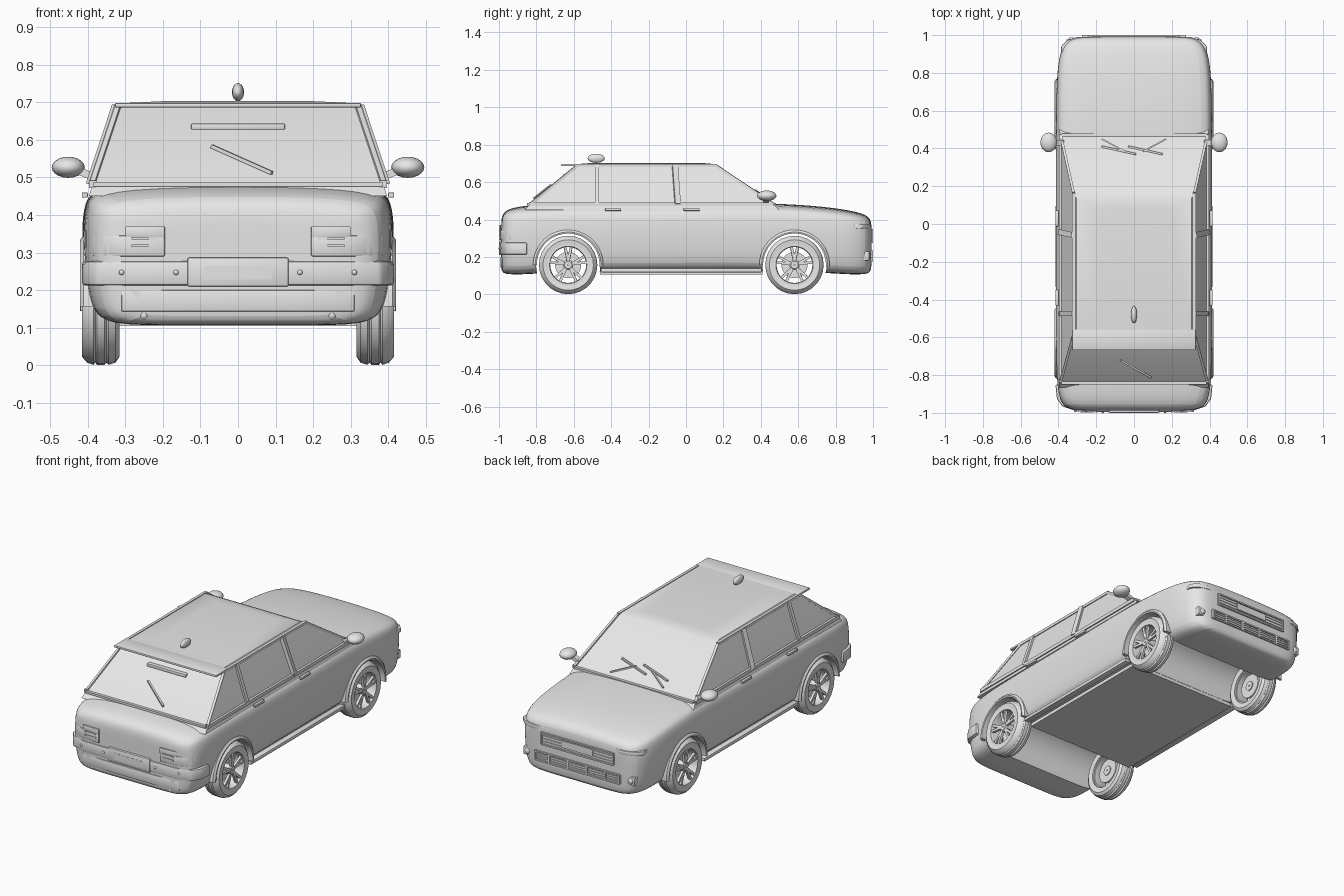
import bpy, bmesh, math
from mathutils import Vector, Matrix

if "Cube" in bpy.data.objects:
    bpy.data.objects.remove(bpy.data.objects["Cube"])

GREY = (0.8, 0.8, 0.8, 1)
paint = bpy.data.materials.new("plain_grey")
paint.use_nodes = True
paint.diffuse_color = GREY
paint.node_tree.nodes["Principled BSDF"].inputs["Base Color"].default_value = GREY


def finish(name, bm, bevel=0, angle=35):
    """Turn a bmesh into a shaded object."""
    bmesh.ops.recalc_face_normals(bm, faces=bm.faces)
    if bevel:
        edges = [e for e in bm.edges if e.is_manifold and e.calc_face_angle() > 0.6]
        bmesh.ops.bevel(bm, geom=edges, offset=bevel, segments=2, affect='EDGES', profile=0.5)
    mesh = bpy.data.meshes.new(name)
    bm.to_mesh(mesh)
    bm.free()
    ob = bpy.data.objects.new(name, mesh)
    bpy.context.collection.objects.link(ob)
    mesh.materials.append(paint)
    smooth(ob, angle)
    return ob


def smooth(ob, angle):
    bpy.ops.object.select_all(action='DESELECT')
    ob.select_set(True)
    bpy.context.view_layer.objects.active = ob
    bpy.ops.object.shade_smooth_by_angle(angle=math.radians(angle))


def apply_modifiers(ob):
    bpy.context.view_layer.objects.active = ob
    for mod in list(ob.modifiers):
        bpy.ops.object.modifier_apply(modifier=mod.name)


def loft(name, rings, closed=False, bevel=0, angle=35):
    """Skin equal-length rings of points; cap the ends unless closed."""
    bm = bmesh.new()
    rows = [[bm.verts.new(p) for p in ring] for ring in rings]
    pairs = list(zip(rows, rows[1:])) + ([(rows[-1], rows[0])] if closed else [])
    for a, b in pairs:
        for i in range(len(a)):
            bm.faces.new((a[i - 1], a[i], b[i], b[i - 1]))
    if not closed:
        bm.faces.new(rows[0])
        bm.faces.new(rows[-1])
    return finish(name, bm, bevel, angle)


def box(name, centre, size, bevel=0, rot=None):
    bm = bmesh.new()
    bmesh.ops.create_cube(bm, size=1, matrix=Matrix.Diagonal((*size, 1)))
    turn = rot.to_matrix().to_4x4() if rot else Matrix()
    bm.transform(Matrix.Translation(centre) @ turn)
    return finish(name, bm, bevel)


def bar(name, p, q, width, height):
    p, q = Vector(p), Vector(q)
    d = q - p
    return box(name, (p + q) / 2, (d.length, width, height), 0, d.to_track_quat('X', 'Z'))


def ball(name, centre, radii):
    bm = bmesh.new()
    bmesh.ops.create_uvsphere(bm, u_segments=16, v_segments=10, radius=1)
    bm.transform(Matrix.Translation(centre) @ Matrix.Diagonal((*radii, 1)))
    return finish(name, bm, 0, 60)


def prism(name, outline, z0, z1, bevel=0.004):
    return loft(name, [[(x, y, z) for x, y in outline] for z in (z0, z1)], bevel=bevel)


def mirrored(half):
    return half + [(-x, y) for x, y in reversed(half)]


def lathe(name, profile, y, z, steps=28, angle=35):
    """Spin a closed (x, radius) profile round an axle along x."""
    turns = [2 * math.pi * i / steps for i in range(steps)]
    return loft(name, [[(x, y + r * math.cos(t), z + r * math.sin(t)) for x, r in profile]
                       for t in turns], True, 0, angle)


# Lower body: lofted sections (y, half width, bottom, top), then smoothed
stations = [(-.988, .19, .20, .35), (-.988, .32, .12, .41), (-.965, .38, .108, .445),
            (-.89, .404, .105, .465), (-.75, .412, .115, .475), (-.4, .415, .125, .475),
            (.1, .415, .125, .475), (.46, .413, .125, .483), (.75, .411, .115, .462),
            (.89, .398, .105, .44), (.965, .365, .108, .42), (.992, .31, .12, .39),
            (.992, .18, .20, .33)]
rings = []
for y, w, lo, hi in stations:
    h = hi - lo
    half = [(.45 * w, lo), (.86 * w, lo), (.955 * w, lo + .1 * h), (.99 * w, lo + .35 * h),
            (1.005 * w, lo + .68 * h), (.985 * w, lo + .88 * h), (.93 * w, lo + .98 * h),
            (.45 * w, lo + 1.02 * h)]
    rings.append([(x, y, z) for x, z in mirrored(half)])
body = loft("body_shell", rings)
sub = body.modifiers.new("round", 'SUBSURF')
sub.levels = 2
AXLES = {"rear": -.63, "front": .58}
AXLE_Z = .157
cutters = []
for y in AXLES.values():
    bm = bmesh.new()
    bmesh.ops.create_cone(bm, cap_ends=True, segments=40, radius1=.172, radius2=.172, depth=1.2)
    bm.transform(Matrix.Translation((0, y, AXLE_Z)) @ Matrix.Rotation(math.pi / 2, 4, 'Y'))
    cutter = finish("wheel_arch_cutter", bm)
    cutter.hide_render = True
    cutters.append(cutter)
    cut = body.modifiers.new("arch", 'BOOLEAN')
    cut.operation, cut.solver, cut.object = 'DIFFERENCE', 'EXACT', cutter
apply_modifiers(body)
for cutter in cutters:
    bpy.data.objects.remove(cutter)
smooth(body, 35)
box("floor_panel", (0, -.025, .115), (.7, .87, .02))

# Cabin: rectangular rings (z, half width, rear y, front y)
cabin = [(.45, .397, -.865, .50), (.48, .388, -.835, .47), (.685, .32, -.585, .165),
         (.698, .305, -.56, .135), (.703, .2, -.5, .08)]
loft("cabin", [[(w, r, z), (w, f, z), (-w, f, z), (-w, r, z)] for z, w, r, f in cabin], angle=20)


def glass(y, z, out=0.0):
    return (.388 - (z - .48) * .332 + out, y, z)


# Window frames, rails, mirrors and handles on each side
for s, side in ((1, "left"), (-1, "right")):
    def flip(p):
        return (s * p[0], p[1], p[2])
    frame = [("windscreen_pillar", (.47, .48), (.165, .685), .014),
             ("tail_pillar", (-.835, .48), (-.585, .685), .014),
             ("roof_rail", (-.585, .688), (.165, .688), .016),
             ("belt_rail", (-.84, .482), (.47, .482), .02),
             ("middle_pillar", (-.045, .48), (-.06, .69), .03),
             ("rear_pillar", (-.475, .48), (-.475, .69), .022)]
    for part, a, b, t in frame:
        bar(f"{side}_{part}", flip(glass(*a)), flip(glass(*b)), t, t)
    ball(f"{side}_mirror", (s * .452, .432, .527), (.044, .052, .028))
    bar(f"{side}_mirror_arm", (s * .375, .43, .498), (s * .43, .43, .52), .03, .02)
    for y in (-.39, .03):
        box(f"{side}_door_handle", (s * .408, y, .453), (.016, .085, .014), .003)
    box(f"{side}_sill", (s * .385, -.025, .128), (.035, .86, .02), .004)

    # Wheels, spokes and arch trims
    for end, y in AXLES.items():
        label = f"{end}_{side}"
        tyre = [(.32, .105), (.316, .135), (.326, .15), (.345, .156), (.35, .15), (.355, .156),
                (.375, .156), (.38, .15), (.385, .156), (.402, .15), (.415, .135), (.411, .105)]
        lathe(f"{label}_tyre", [(s * x, r) for x, r in tyre], y, AXLE_Z)
        rim = [(.33, .098), (.33, .114), (.412, .114), (.412, .1), (.4, .096)]
        lathe(f"{label}_rim", [(s * x, r) for x, r in rim], y, AXLE_Z)
        hub = [(.335, .004), (.335, .028), (.402, .028), (.408, .02), (.408, .004)]
        lathe(f"{label}_hub", [(s * x, r) for x, r in hub], y, AXLE_Z, 16)
        disc = [(.34, .02), (.34, .07), (.352, .07), (.352, .02)]
        lathe(f"{label}_brake_disc", [(s * x, r) for x, r in disc], y, AXLE_Z, 24)
        for k in range(5):
            a = math.pi / 2 + k * math.tau / 5
            for da in (-.17, .17):
                ends = [(s * x, y + r * math.cos(a + t), AXLE_Z + r * math.sin(a + t))
                        for x, r, t in ((.399, .015, 0), (.401, .104, da))]
                bar(f"{label}_spoke", ends[0], ends[1], .014, .014)
        arc = [math.radians(d) for d in range(-4, 185, 8)]
        section = [(.36, .168), (.419, .168), (.421, .176), (.412, .188), (.36, .188)]
        loft(f"{label}_arch_trim", [[(s * x, y + r * math.cos(t), AXLE_Z + r * math.sin(t))
                                     for x, r in section] for t in arc])

    # Tail lamps, headlamps, fog lamps, bumper studs
    lamp = [(.195, -.997), (.3, -.992), (.355, -.972), (.386, -.94), (.386, -.9), (.195, -.9)]
    prism(f"{side}_tail_lamp", [(s * x, y) for x, y in lamp], .29, .345)
    prism(f"{side}_tail_lamp_top", [(s * x, y) for x, y in lamp[:2] + lamp[-1:]], .34, .37, .002)
    for z in (.318, .338):
        box(f"{side}_lamp_slat", (s * .248, -.992, z), (.07, .014, .007))
    prism(f"{side}_headlamp", [(s * x, .99 if y < -.985 else -y) for x, y in lamp], .352, .376)
    box(f"{side}_fog_lamp", (s * .33, .955, .205), (.055, .05, .05), .006)
    ball(f"{side}_fog_bulb", (s * .33, .98, .205), (.016, .008, .016))
    ball(f"{side}_bumper_stud", (s * .165, -.996, .247), (.007, .006, .007))
    ball(f"{side}_bumper_stud_outer", (s * .31, -.99, .247), (.007, .006, .007))
    ball(f"{side}_tail_pipe", (s * .25, -.965, .133), (.016, .022, .016))

# Rear bumper, number panel and lower apron
bumper = [(.416, -.85), (.408, -.925), (.38, -.965), (.3, -.992), (.13, -.996)]
prism("rear_bumper", mirrored(bumper), .212, .277, .008)
box("number_panel", (0, -.975, .248), (.27, .05, .078), .006)
box("number_plate", (0, -.999, .246), (.18, .004, .036))
prism("rear_apron", mirrored([(.31, -.9), (.31, -.984), (.15, -.993)]), .143, .2, .003)

# Tailgate: spoiler, brake light, wiper, shelf edge
box("roof_spoiler", (0, -.612, .692), (.655, .11, .012), .003)
box("high_brake_light", (0, -.642, .635), (.25, .03, .018), .004)
bar("rear_wiper", (-.07, -.722, .583), (.09, -.812, .512), .01, .01)
bar("tailgate_sill", (-.385, -.842, .482), (.385, -.842, .482), .016, .012)

# Windscreen wipers, cowl and roof fin
for x in (-.17, -.03):
    bar("wiper_blade", (x, .41, .527), (x + .18, .37, .556), .01, .008)
for x in (-.1, .1):
    bar("wiper_arm", (x * 1.7, .45, .503), (x * .5, .385, .546), .008, .008)
bar("cowl", (-.38, .472, .482), (.38, .472, .482), .016, .012)
ball("roof_fin", (0, -.48, .727), (.016, .046, .024))

# Front grilles: framed panels with slats
for name, w, z, h in (("upper_grille", .23, .312, .066), ("lower_grille", .27, .205, .05)):
    for dz in (-h / 2, h / 2):
        box(f"{name}_rail", (0, .985, z + dz), (2 * w, .03, .008))
    for x in (-w, w):
        box(f"{name}_post", (x, .98, z), (.01, .04, h))
    for i in range(1, 4):
        box(f"{name}_slat", (0, .986, z - h / 2 + i * h / 4), (2 * w, .02, .004))
for x in (-.18, -.06, .06, .18):
    box("lower_grille_fin", (x, .985, .205), (.012, .03, .05))
box("front_number_plate", (0, .995, .315), (.2, .01, .04))
